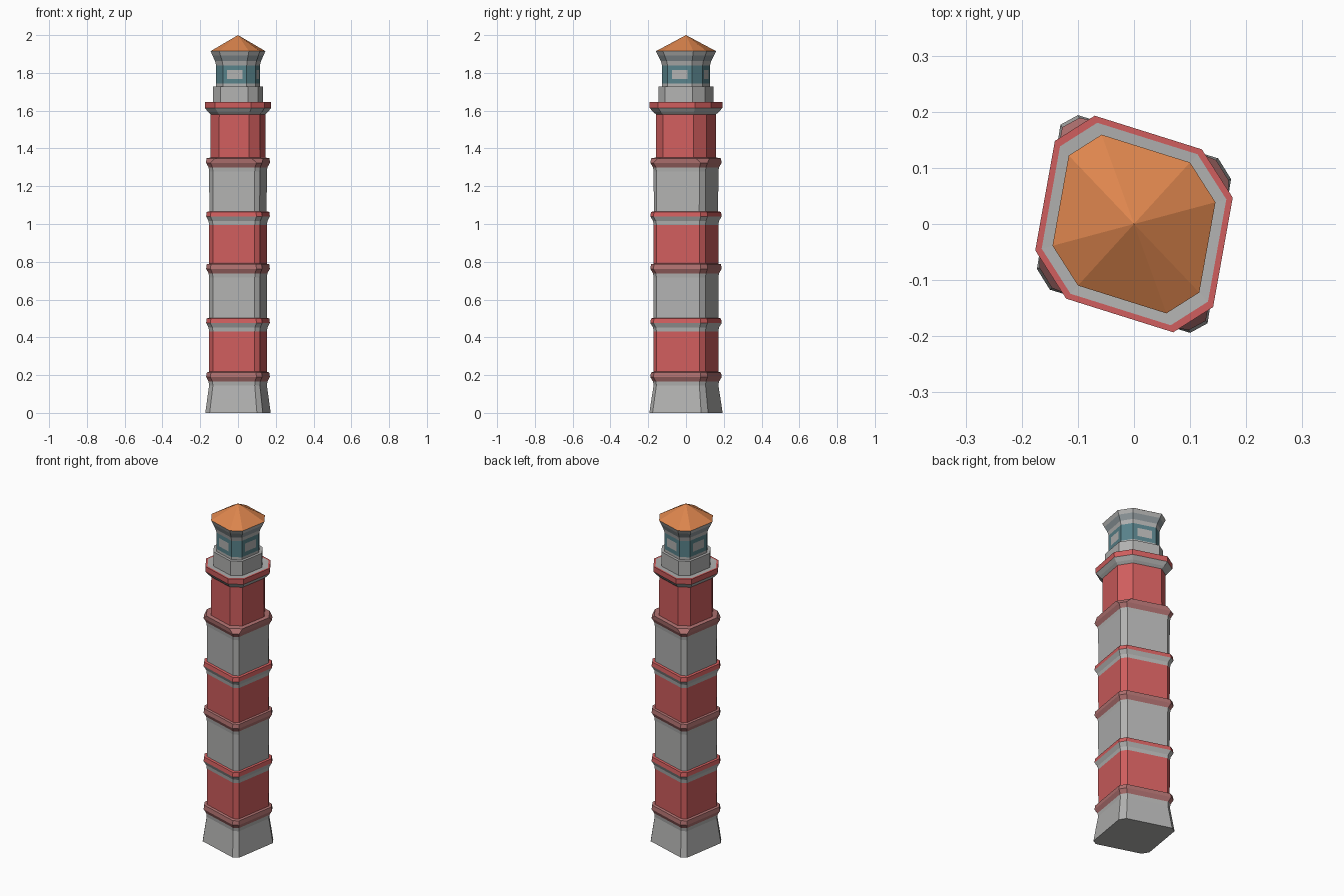
import bpy, bmesh

if "Cube" in bpy.data.objects:
    bpy.data.objects.remove(bpy.data.objects["Cube"])

# Half outlines (other half is the point reflection): narrow and wide chamfers
NARROW = [(-0.10, 0.194), (0.15, 0.117), (0.173, 0.08), (0.131, -0.177)]
WIDE = [(-0.07, 0.193), (0.121, 0.133), (0.176, 0.047), (0.141, -0.148)]


def lin(c):
    c /= 255
    return c / 12.92 if c <= 0.04045 else ((c + 0.055) / 1.055) ** 2.4


def material(name, r, g, b):
    m = bpy.data.materials.new(name)
    m.diffuse_color = (lin(r), lin(g), lin(b), 1)
    m.use_nodes = True
    m.node_tree.nodes["Principled BSDF"].inputs["Base Color"].default_value = m.diffuse_color
    return m


GREY = material("light_grey", 178, 178, 177)
RED = material("red", 208, 94, 94)
PINK = material("faded_red", 174, 112, 111)
ORANGE = material("orange", 222, 134, 78)
TEAL = material("teal_glass", 88, 130, 138)
SLATE = material("blue_grey", 140, 150, 154)


def outline(s, t):
    half = [(s * (a[0] * (1 - t) + b[0] * t), s * (a[1] * (1 - t) + b[1] * t))
            for a, b in zip(NARROW, WIDE)]
    return half + [(-x, -y) for x, y in half]


def loft(name, rows, top=None, bottom=None, panes=False):
    """rows: (z, scale, chamfer blend, material of the band above)"""
    bm = bmesh.new()
    mats = []

    def slot(m):
        if m not in mats:
            mats.append(m)
        return mats.index(m)

    rings = []
    for z, s, t, _ in rows:
        if s == 0:
            rings.append([bm.verts.new((0, 0, z))] * 8)
        else:
            rings.append([bm.verts.new((x, y, z)) for x, y in outline(s, t)])
    wide = []
    for i in range(len(rows) - 1):
        a, b = rings[i], rings[i + 1]
        for k in range(8):
            j = (k + 1) % 8
            vs = [a[k], a[j], b[j], b[k]]
            f = bm.faces.new(list(dict.fromkeys(vs)))
            f.material_index = slot(rows[i][3])
            if rows[i][3] == TEAL and k % 2 == 0:
                wide.append(f)
    for m, ring in ((bottom, rings[0]), (top, rings[-1])):
        if m:
            bm.faces.new(ring).material_index = slot(m)
    bmesh.ops.recalc_face_normals(bm, faces=bm.faces[:])
    # Small pale panes in the middle of the wide glass faces
    if panes:
        bmesh.ops.inset_individual(bm, faces=wide, thickness=0.034)
        for f in wide:
            f.material_index = slot(GREY)
    me = bpy.data.meshes.new(name)
    bm.to_mesh(me)
    bm.free()
    for m in mats:
        me.materials.append(m)
    ob = bpy.data.objects.new(name, me)
    bpy.context.collection.objects.link(ob)
    return ob


def collar(z, edge, t=0.0, t_top=0.0):
    """Flared ring whose widest line is at height z"""
    return [(z - 0.045, 0.885, t, GREY), (z - 0.024, 0.90, t, edge if edge == PINK else GREY),
            (z, 0.975, t, edge), (z + 0.024, 0.955, t_top, edge)]


# Flared foot with the first collar
loft("foot", [(0, 1, 0, GREY), (0.07, 0.945, 0, GREY)] + collar(0.19, PINK)
     + [(0.218, 0.88, 0, PINK)], bottom=GREY)

# Alternating red and grey sections, each ending in a collar
z0 = 0.215
for n, (zc, body, edge) in enumerate([(0.476, RED, RED), (0.763, GREY, PINK),
                                      (1.04, RED, RED)]):
    loft(f"shaft_section_{n + 1}", [(z0, 0.88, 0, body)] + collar(zc, edge)
         + [(zc + 0.027, 0.875, 0, edge)])
    z0 = zc + 0.024
loft("shaft_section_4", [(z0, 0.875, 0, GREY)] + collar(1.324, PINK, 0, 0.8)
     + [(1.352, 0.82, 1, PINK)])

# Upper red section and gallery with a red rim
loft("upper_shaft", [(1.345, 0.825, 1, RED), (1.585, 0.82, 1, RED)])
loft("gallery", [(1.58, 0.82, 1, GREY), (1.593, 0.90, 1, GREY), (1.614, 0.995, 1, RED),
                 (1.645, 1.0, 1, RED), (1.645, 0.935, 1, GREY), (1.643, 0.74, 1, GREY)])

# Lantern room
loft("lantern_base", [(1.64, 0.755, 1, GREY), (1.728, 0.755, 1, GREY)], top=GREY)
loft("lantern_glass", [(1.725, 0.66, 1, GREY), (1.743, 0.66, 1, TEAL), (1.84, 0.66, 1, TEAL)],
     panes=True)
loft("lantern_cornice", [(1.84, 0.66, 1, GREY), (1.862, 0.69, 1, SLATE),
                         (1.893, 0.77, 1, GREY), (1.915, 0.825, 1, GREY)])

# Pointed roof
loft("roof", [(1.915, 0.825, 1, ORANGE), (2.0, 0, 1, ORANGE)], bottom=GREY)
